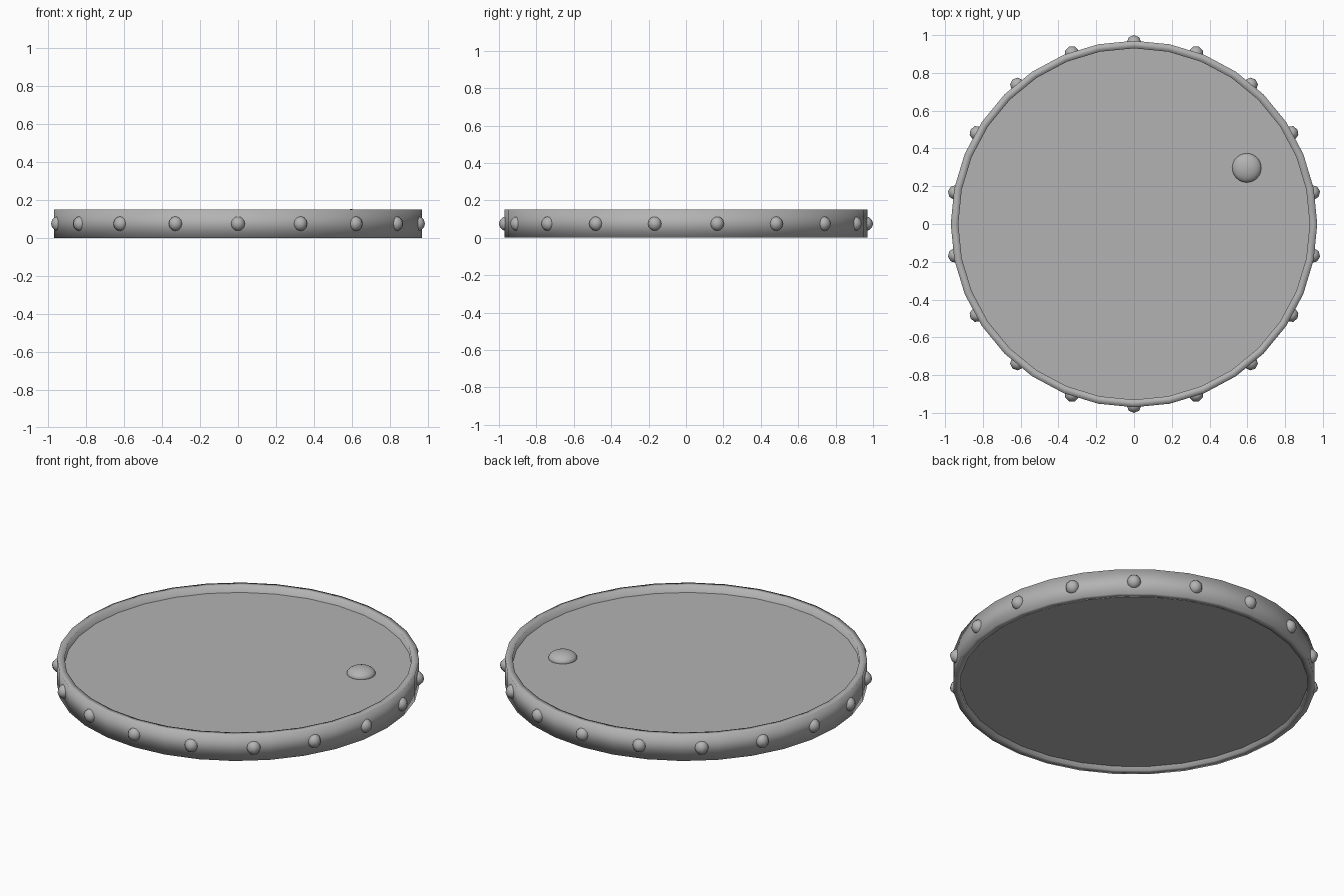
import bpy, bmesh, math

if "Cube" in bpy.data.objects:
    bpy.data.objects.remove(bpy.data.objects["Cube"])

SIDES = 32

grey = bpy.data.materials.new("mid_grey")
grey.diffuse_color = (0.45, 0.45, 0.45, 1.0)
grey.use_nodes = True
grey.node_tree.nodes["Principled BSDF"].inputs["Base Color"].default_value = grey.diffuse_color


def add_object(name, bm, angle=40):
    bmesh.ops.recalc_face_normals(bm, faces=bm.faces)
    mesh = bpy.data.meshes.new(name)
    bm.to_mesh(mesh)
    bm.free()
    mesh.materials.append(grey)
    obj = bpy.data.objects.new(name, mesh)
    bpy.context.collection.objects.link(obj)
    bpy.ops.object.select_all(action='DESELECT')
    obj.select_set(True)
    bpy.context.view_layer.objects.active = obj
    bpy.ops.object.shade_smooth_by_angle(angle=math.radians(angle))
    return obj


# Outer rim: rectangular section swept around the circle, smooth all over
bm = bmesh.new()
profile = [(0.97, 0.0), (0.97, 0.15), (0.93, 0.15), (0.93, 0.0)]
rings = []
for i in range(SIDES):
    a = 2 * math.pi * i / SIDES
    rings.append([bm.verts.new((r * math.cos(a), r * math.sin(a), z)) for r, z in profile])
for i in range(SIDES):
    p, q = rings[i], rings[(i + 1) % SIDES]
    for k in range(4):
        n = (k + 1) % 4
        bm.faces.new((p[k], q[k], q[n], p[n]))
add_object("rim", bm, 180)

# Inner plate, recessed on both sides
bm = bmesh.new()
bmesh.ops.create_cone(bm, cap_ends=True, segments=SIDES, radius1=0.93, radius2=0.93, depth=0.085)
plate = add_object("plate", bm)
plate.location.z = 0.0675

# Low dome on the plate
bm = bmesh.new()
bmesh.ops.create_uvsphere(bm, u_segments=32, v_segments=16, radius=0.077)
dome = add_object("dome", bm)
dome.location = (0.597, 0.297, 0.113)
dome.scale.z = 0.5

# Studs around the rim
for i in range(18):
    a = math.radians(10 + 20 * i)
    bm = bmesh.new()
    bmesh.ops.create_uvsphere(bm, u_segments=8, v_segments=6, radius=0.039)
    stud = add_object("stud_%02d" % (i + 1), bm, 60)
    stud.location = (0.961 * math.cos(a), 0.961 * math.sin(a), 0.075)
    stud.rotation_euler.z = a
